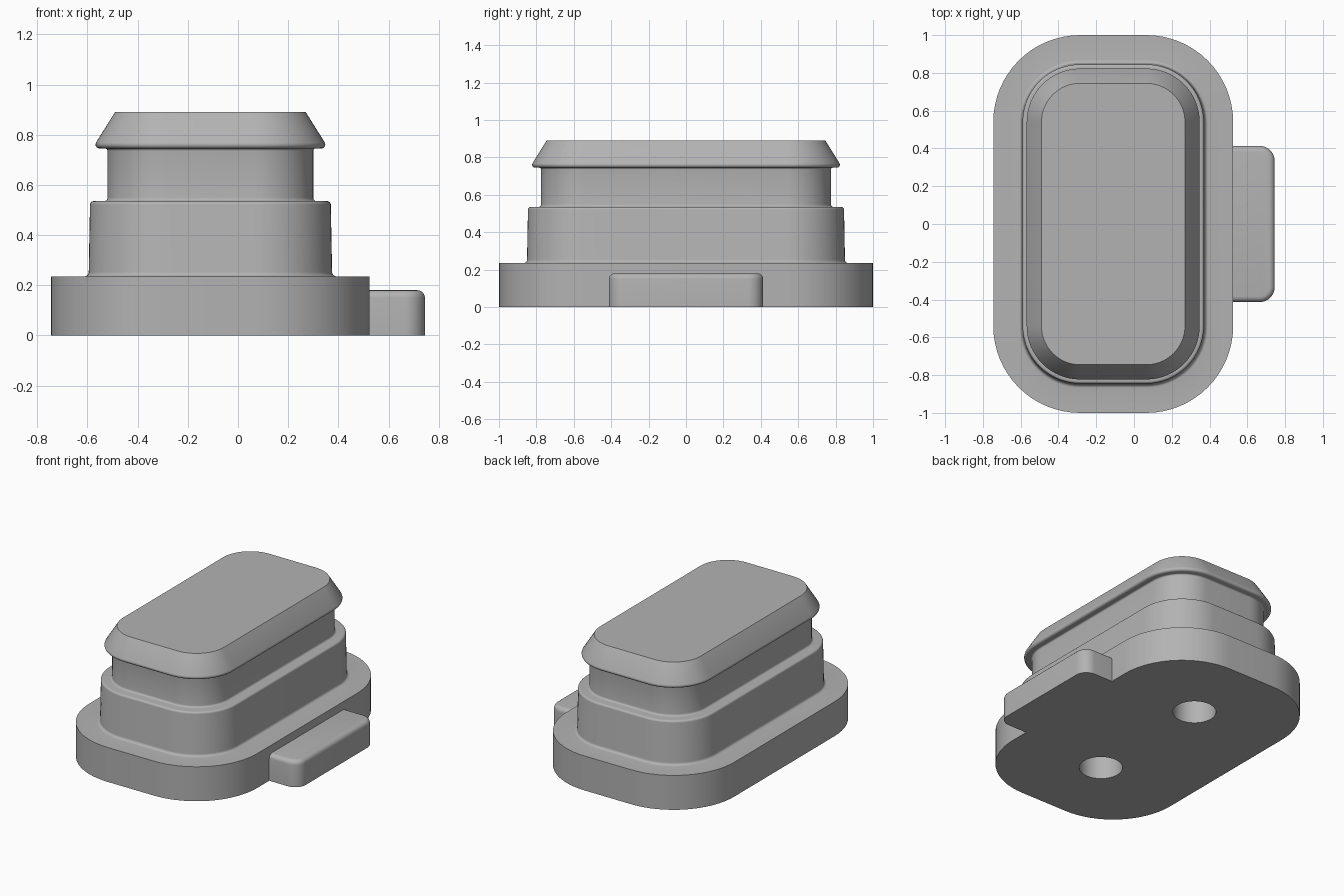
import bpy, bmesh
from math import cos, sin, pi, radians
from mathutils import Vector

cube = bpy.data.objects.get("Cube")
if cube:
    bpy.data.objects.remove(cube, do_unlink=True)

# One grey for the whole part
grey = bpy.data.materials.new("plain_grey")
grey.use_nodes = True
COLOUR = (0.45, 0.45, 0.45, 1)
grey.diffuse_color = COLOUR
grey.node_tree.nodes["Principled BSDF"].inputs["Base Color"].default_value = COLOUR

CX = -0.11                # body centre in x
CORE_X, CORE_Y = 0.175, 0.54   # corner arc centres
SEG = 16


def finish(bm, name):
    bmesh.ops.recalc_face_normals(bm, faces=bm.faces)
    mesh = bpy.data.meshes.new(name)
    bm.to_mesh(mesh)
    bm.free()
    mesh.materials.append(grey)
    obj = bpy.data.objects.new(name, mesh)
    bpy.context.collection.objects.link(obj)
    return obj


def smooth(obj):
    bpy.ops.object.select_all(action='DESELECT')
    obj.select_set(True)
    bpy.context.view_layer.objects.active = obj
    bpy.ops.object.shade_smooth_by_angle(angle=radians(32))


def arc(r, z, radius, start, end, steps=5):
    """Fillet points in the (offset, height) profile, angles in degrees."""
    return [(r + radius * cos(radians(start + (end - start) * i / steps)),
             z + radius * sin(radians(start + (end - start) * i / steps)))
            for i in range(steps + 1)]


def outline(bm, r, z):
    """Rounded rectangle: the core rectangle offset outward by r."""
    ring = []
    for k, (sx, sy) in enumerate([(1, 1), (-1, 1), (-1, -1), (1, -1)]):
        for i in range(SEG + 1):
            a = (k + i / SEG) * pi / 2
            ring.append(bm.verts.new((CX + sx * CORE_X + r * cos(a),
                                      sy * CORE_Y + r * sin(a), z)))
    return ring


# Stepped body: flange, shoulder, neck and tapered head in one profile
profile = [(0.46, 0), (0.46, 0.235)]
profile += arc(0.328, 0.253, 0.018, 270, 180)      # fillet above flange
profile += arc(0.291, 0.521, 0.014, 0, 90)         # rounded shoulder
profile += arc(0.249, 0.549, 0.014, 270, 180)      # fillet under neck
profile += arc(0.245, 0.735, 0.01, 180, 90)        # fillet under head
profile += arc(0.267, 0.761, 0.016, 270, 390)      # rounded rim
profile += [(0.205, 0.89)]

bm = bmesh.new()
rings = [outline(bm, r, z) for r, z in profile]
for low, high in zip(rings, rings[1:]):
    for i in range(len(low)):
        j = (i + 1) % len(low)
        bm.faces.new((low[i], low[j], high[j], high[i]))
bm.faces.new(rings[0])
bm.faces.new(rings[-1])
body = finish(bm, "plug_body")

# Two blind screw holes in the underside
bm = bmesh.new()
for y in (-0.45, 0.45):
    made = bmesh.ops.create_cone(bm, cap_ends=True, segments=48,
                                 radius1=0.134, radius2=0.134, depth=1.2)
    bmesh.ops.translate(bm, verts=made["verts"], vec=Vector((CX, y, 0)))
cutter = finish(bm, "hole_cutter")
cutter.hide_render = True
cut = body.modifiers.new("holes", 'BOOLEAN')
cut.operation = 'DIFFERENCE'
cut.solver = 'EXACT'
cut.object = cutter
bpy.context.view_layer.objects.active = body
bpy.ops.object.modifier_apply(modifier=cut.name)
bpy.data.objects.remove(cutter, do_unlink=True)
smooth(body)

# Side tab with rounded outer corners and a rounded top edge
X0, X1, HALF_Y, TOP = 0.522, 0.745, 0.413, 0.18
bm = bmesh.new()
bmesh.ops.create_cube(bm, size=1)
bmesh.ops.scale(bm, verts=bm.verts, vec=(X1 - X0, 2 * HALF_Y, TOP))
bmesh.ops.translate(bm, verts=bm.verts, vec=((X0 + X1) / 2, 0, TOP / 2))
corners = [e for e in bm.edges if all(v.co.x > X1 - 0.01 for v in e.verts)
           and abs(e.verts[0].co.z - e.verts[1].co.z) > 0.1]
bmesh.ops.bevel(bm, geom=corners, offset=0.08, segments=10, profile=0.5,
                affect='EDGES')
rim = [e for e in bm.edges if all(v.co.z > TOP - 0.001 for v in e.verts)
       and not all(v.co.x < X0 + 0.001 for v in e.verts)]
bmesh.ops.bevel(bm, geom=rim, offset=0.03, segments=5, profile=0.5,
                affect='EDGES')
smooth(finish(bm, "side_tab"))
